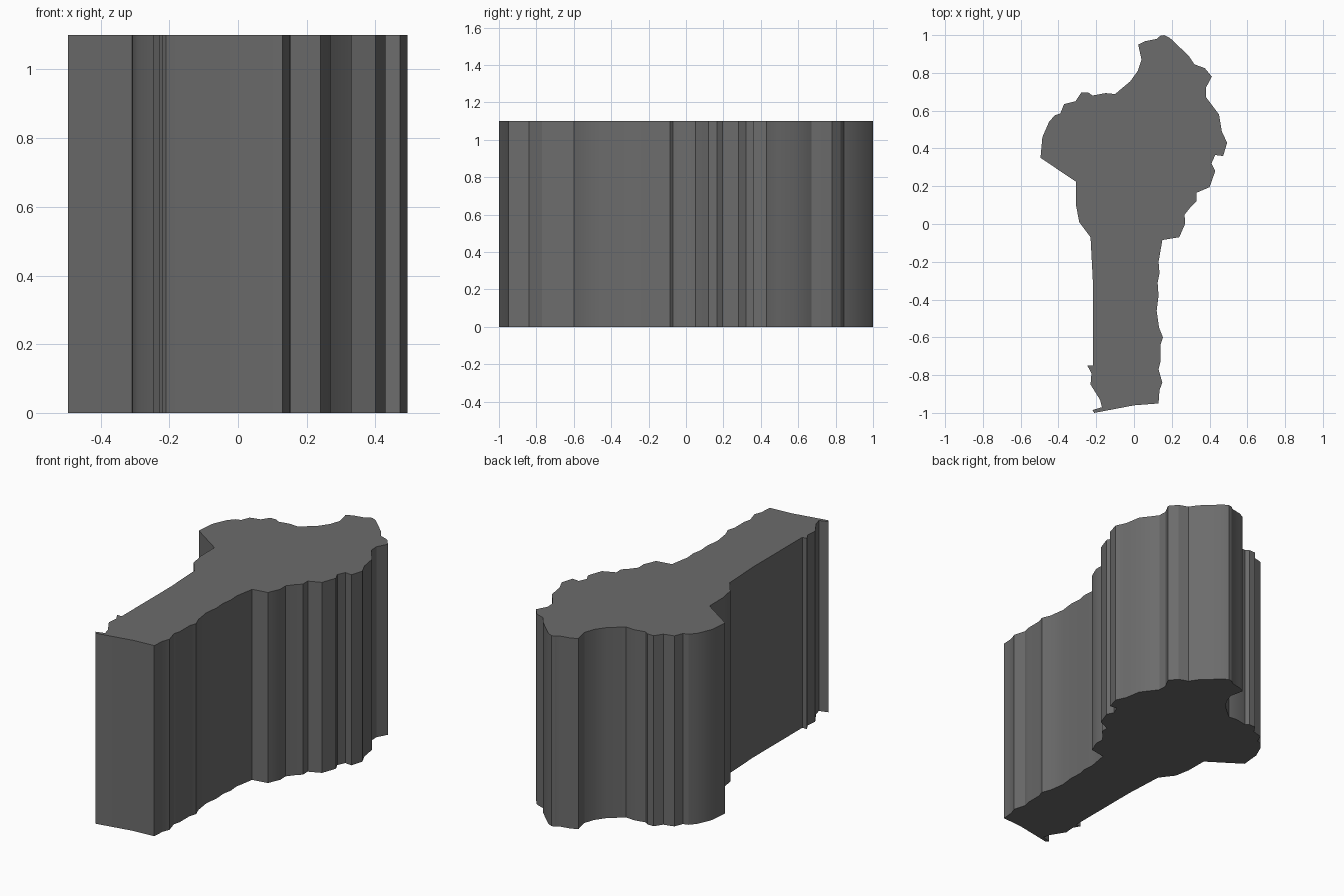
import bpy, bmesh

HEIGHT = 1.1

# Right-hand edge of the outline, from the top tip down to the foot
right_edge = [
    (0.16, 1.0), (0.19, 0.985), (0.29, 0.89), (0.32, 0.845), (0.375, 0.825),
    (0.412, 0.78), (0.38, 0.72), (0.382, 0.67), (0.45, 0.58), (0.465, 0.49),
    (0.493, 0.43), (0.472, 0.36), (0.43, 0.365), (0.41, 0.32), (0.43, 0.28),
    (0.40, 0.195), (0.33, 0.165), (0.33, 0.12), (0.30, 0.09), (0.268, 0.05),
    (0.27, 0.0), (0.24, -0.07), (0.15, -0.085), (0.13, -0.2), (0.135, -0.26),
    (0.125, -0.31), (0.13, -0.38), (0.12, -0.46), (0.133, -0.55), (0.153, -0.6),
    (0.14, -0.64), (0.14, -0.73), (0.13, -0.77), (0.15, -0.84), (0.135, -0.88),
    (0.13, -0.95),
]
# Left-hand edge, from the foot back up to the top tip
left_edge = [
    (0.0, -0.96), (-0.21, -1.0), (-0.22, -0.985), (-0.17, -0.97),
    (-0.18, -0.93), (-0.23, -0.85), (-0.225, -0.79), (-0.247, -0.75),
    (-0.218, -0.75), (-0.218, -0.3), (-0.23, -0.07), (-0.29, 0.01),
    (-0.307, 0.1), (-0.308, 0.225), (-0.495, 0.35), (-0.485, 0.46),
    (-0.45, 0.54), (-0.42, 0.575), (-0.39, 0.585), (-0.37, 0.635),
    (-0.31, 0.65), (-0.28, 0.695), (-0.24, 0.695), (-0.22, 0.68),
    (-0.15, 0.693), (-0.10, 0.688), (-0.02, 0.755), (0.02, 0.81),
    (0.04, 0.87), (0.022, 0.95), (0.06, 0.968), (0.12, 0.98), (0.14, 0.997),
]

# Raised slab: outline face pushed straight up
bm = bmesh.new()
base = bm.faces.new([bm.verts.new((x, y, 0)) for x, y in right_edge + left_edge])
top = bmesh.ops.extrude_face_region(bm, geom=[base], use_keep_orig=True)
bmesh.ops.translate(bm, vec=(0, 0, HEIGHT),
                    verts=[g for g in top["geom"] if isinstance(g, bmesh.types.BMVert)])
bmesh.ops.recalc_face_normals(bm, faces=bm.faces)

mesh = bpy.data.meshes.new("map_slab")
bm.to_mesh(mesh)
bm.free()
slab = bpy.data.objects.new("map_slab", mesh)
bpy.context.collection.objects.link(slab)

# Dark grey colour
dark = bpy.data.materials.new("dark_grey")
dark.diffuse_color = (0.15, 0.15, 0.15, 1)
mesh.materials.append(dark)

# Smooth walls with crisp corners
bpy.context.view_layer.objects.active = slab
slab.select_set(True)
bpy.ops.object.shade_smooth_by_angle(angle=0.52)
